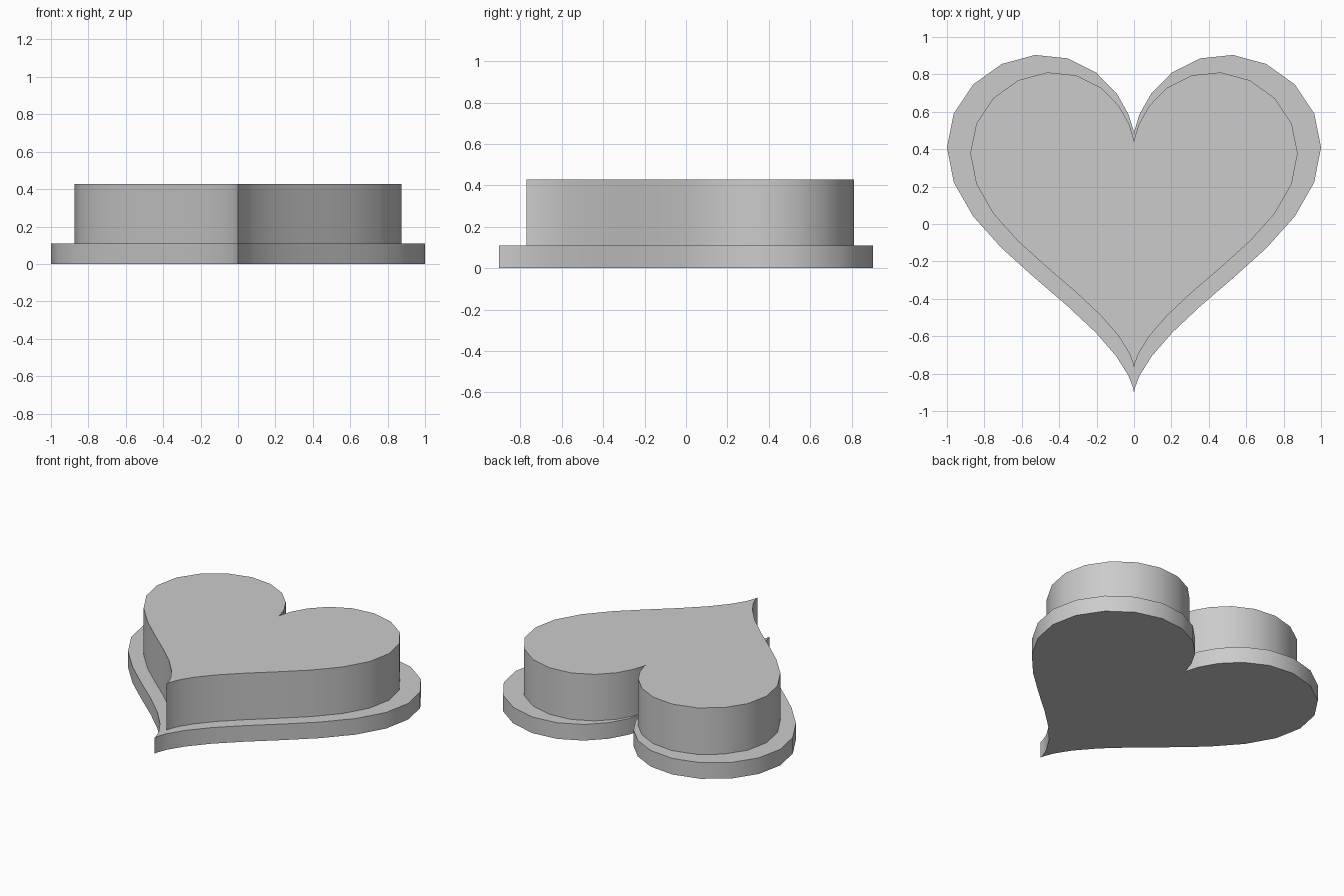
import bpy
import bmesh
from math import sin, cos, tau, radians

cube = bpy.data.objects.get("Cube")
if cube:
    bpy.data.objects.remove(cube, do_unlink=True)

grey = bpy.data.materials.new("plain grey")
grey.use_nodes = True
color = (0.6, 0.6, 0.6, 1)
grey.diffuse_color = color
grey.node_tree.nodes["Principled BSDF"].inputs["Base Color"].default_value = color

STEPS = 40       # corners around each heart
CENTRE_Y = 0.16  # shared origin of both outlines


def heart_point(t, size):
    """Classic parametric heart, one unit in half width at size 1."""
    x = sin(t) ** 3
    y = (13 * cos(t) - 5 * cos(2 * t) - 2 * cos(3 * t) - cos(4 * t)) / 16
    return x * size, y * size + CENTRE_Y


def heart_slab(name, size, bottom, top):
    """Extrude a heart outline into a slab with smooth walls."""
    bm = bmesh.new()
    outline = [bm.verts.new((*heart_point(-tau * i / STEPS, size), bottom))
               for i in range(STEPS)]
    floor = bm.faces.new(outline)
    lid = bmesh.ops.extrude_face_region(bm, geom=[floor], use_keep_orig=True)
    for v in lid["geom"]:
        if isinstance(v, bmesh.types.BMVert):
            v.co.z = top
    bmesh.ops.recalc_face_normals(bm, faces=bm.faces)
    mesh = bpy.data.meshes.new(name)
    bm.to_mesh(mesh)
    bm.free()
    mesh.materials.append(grey)
    obj = bpy.data.objects.new(name, mesh)
    bpy.context.collection.objects.link(obj)
    bpy.ops.object.select_all(action="DESELECT")
    obj.select_set(True)
    bpy.context.view_layer.objects.active = obj
    bpy.ops.object.shade_smooth_by_angle(angle=radians(30))


# Wide base flange, then the taller heart standing on it
heart_slab("base_flange", 1.0, 0, 0.11)
heart_slab("raised_heart", 0.875, 0.11, 0.428)
